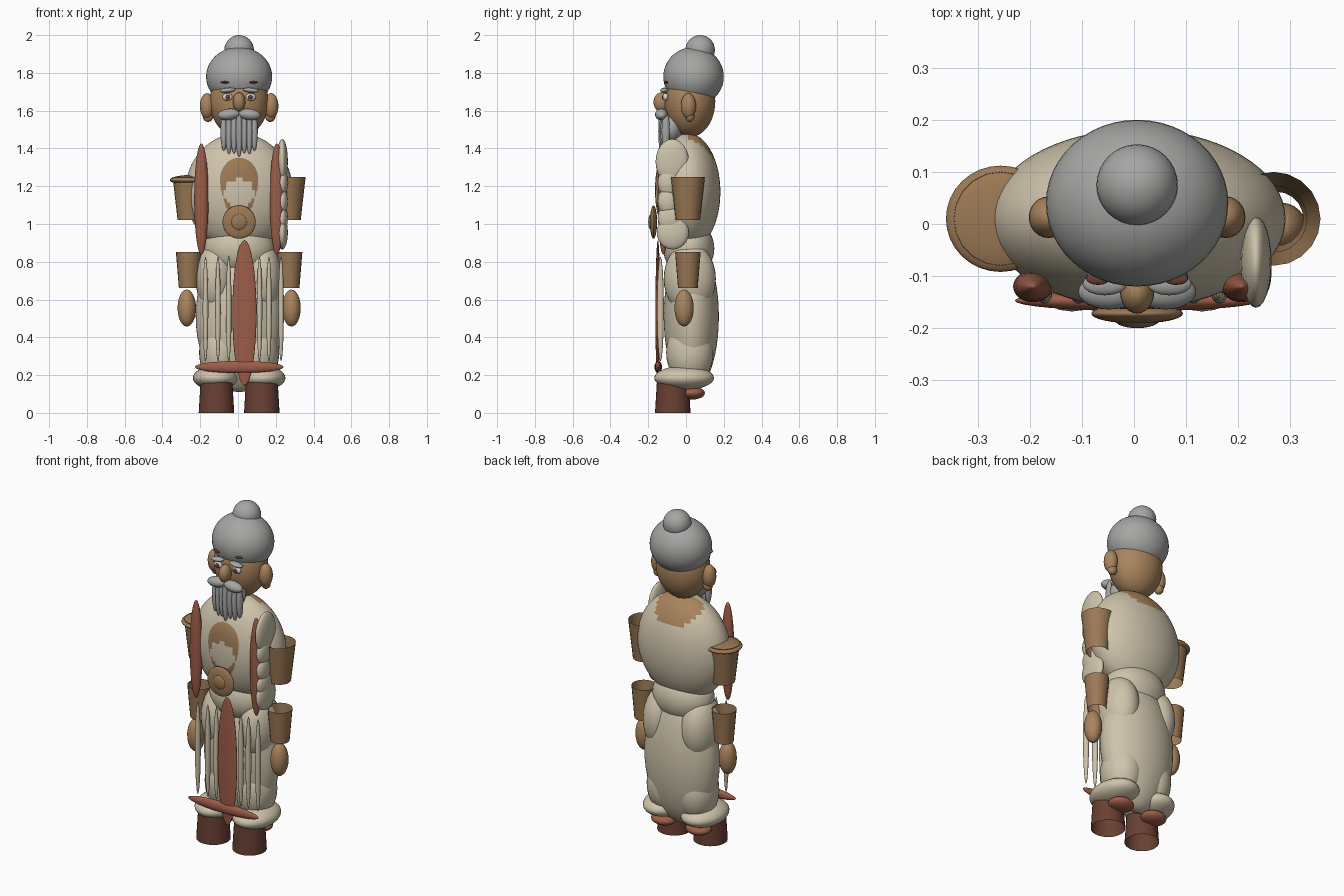
import bpy, math
from mathutils import Vector

cube = bpy.data.objects.get("Cube")
if cube:
    bpy.data.objects.remove(cube, do_unlink=True)

OFF = 0.006  # sideways centring


def material(name, rgb):
    m = bpy.data.materials.new(name)
    m.use_nodes = True
    m.diffuse_color = (*rgb, 1)
    m.node_tree.nodes["Principled BSDF"].inputs["Base Color"].default_value = (*rgb, 1)
    return m


cloth = material("cream_cloth", (0.62, 0.55, 0.41))
skin = material("tan_skin", (0.40, 0.23, 0.11))
leather = material("brown_leather", (0.33, 0.19, 0.09))
hair = material("grey_hair", (0.38, 0.38, 0.37))
sash = material("rust_sash", (0.34, 0.11, 0.065))
boot = material("dark_boot", (0.14, 0.05, 0.033))
white = material("eye_white", (0.7, 0.7, 0.68))


def finish(ob, name, mat):
    ob.name = name
    ob.data.materials.append(mat)
    bpy.ops.object.shade_smooth_by_angle(angle=math.radians(40))
    return ob


def blob(name, loc, radii, mat, seg=32, tilt=0):
    bpy.ops.mesh.primitive_uv_sphere_add(segments=seg, ring_count=seg // 2,
                                         location=(loc[0] + OFF, loc[1], loc[2]))
    ob = bpy.context.object
    ob.scale = radii
    ob.rotation_euler = (0, tilt, 0)
    return finish(ob, name, mat)


def tube(name, x, y, z0, z1, r0, r1, mat, seg=20):
    # open-ended tapered sleeve
    bpy.ops.mesh.primitive_cone_add(vertices=seg, radius1=r0, radius2=r1, depth=z1 - z0,
                                    end_fill_type='NOTHING',
                                    location=(x + OFF, y, (z0 + z1) / 2))
    return finish(bpy.context.object, name, mat)


def paint(ob, mat, rule):
    # second colour on the faces whose placed centre meets the rule
    ob.data.materials.append(mat)
    for p in ob.data.polygons:
        c = Vector(a * s + o for a, s, o in zip(p.center, ob.scale, ob.location))
        if rule(c):
            p.material_index = 1


# Head and hair
blob("head", (0, 0.02, 1.65), (0.155, 0.135, 0.19), skin, 48)
blob("hair_cap", (0, 0.04, 1.78), (0.175, 0.16, 0.157), hair, 48)
blob("hair_bun", (0, 0.075, 1.922), (0.078, 0.078, 0.078), hair)
blob("nose", (0, -0.13, 1.645), (0.033, 0.042, 0.052), skin, 24)
for s, side in ((-1, "right"), (1, "left")):
    blob(side + "_ear", (s * 0.17, 0.013, 1.625), (0.038, 0.04, 0.068), skin, 24)
    blob(side + "_earlobe", (s * 0.165, 0.02, 1.57), (0.028, 0.025, 0.03), skin, 16)
    blob(side + "_eye", (s * 0.062, -0.108, 1.672), (0.027, 0.016, 0.02), white, 16)
    blob(side + "_iris", (s * 0.06, -0.121, 1.672), (0.013, 0.007, 0.013), boot, 16)
    blob(side + "_eyebrow", (s * 0.062, -0.115, 1.708), (0.043, 0.022, 0.013), hair, 16, s * 0.1)
    blob(side + "_brow_mark", (s * 0.075, -0.105, 1.75), (0.023, 0.012, 0.006), boot, 16)
    blob(side + "_moustache", (s * 0.054, -0.13, 1.58), (0.06, 0.034, 0.03), hair, 24, s * 0.12)

# Beard: a soft base with hanging strands
blob("beard_base", (0, -0.075, 1.51), (0.092, 0.06, 0.085), hair)
for i in range(7):
    k = i - 3
    drop = 0.125 - 0.007 * abs(k) + 0.012 * (i % 2)
    blob("beard_strand", (k * 0.027, -0.125 + 0.006 * abs(k), 1.49),
         (0.018, 0.022, drop), hair, 16)

# Torso with bare nape
torso = blob("torso", (0, 0.01, 1.17), (0.285, 0.172, 0.31), cloth, 64)
paint(torso, skin, lambda c: c.y > 0.01 and (c - Vector((0, 0.07, 1.45))).length < 0.145)

# Chest panel with cloth centre, and belt buckle
panel = blob("chest_panel", (0, -0.12, 1.18), (0.138, 0.044, 0.175), leather, 48)
paint(panel, cloth, lambda c: c.y < -0.12 and
      ((c.x - OFF) / 0.08) ** 2 + ((c.z - 1.165) / 0.075) ** 2 < 1)
blob("buckle", (0, -0.172, 1.01), (0.088, 0.019, 0.088), leather)
blob("buckle_boss", (0, -0.184, 1.01), (0.043, 0.016, 0.043), leather, 24)

# Lower robe
blob("waist", (0, 0.015, 0.87), (0.185, 0.135, 0.15), cloth, 40)
blob("robe", (0, 0.028, 0.51), (0.23, 0.146, 0.40), cloth, 48)
for s, side in ((-1, "right"), (1, "left")):
    blob(side + "_hip", (s * 0.125, 0.02, 0.71), (0.105, 0.138, 0.19), cloth)
    blob(side + "_robe_side", (s * 0.1, 0.02, 0.32), (0.112, 0.125, 0.17), cloth)
for x in (-0.178, -0.112, -0.055, 0.108, 0.158, 0.222):
    blob("robe_fold", (x, -0.135, 0.55), (0.015, 0.018, 0.28), cloth, 16)

# Sash: long centre strip, cross bar and shoulder strips
blob("sash_centre", (0.028, -0.149, 0.53), (0.064, 0.013, 0.385), sash)
blob("sash_bar", (0, -0.147, 0.243), (0.235, 0.02, 0.032), sash)
for s, side in ((-1, "right"), (1, "left")):
    blob(side + "_shoulder_strip", (s * 0.2, -0.12, 1.132), (0.038, 0.03, 0.295), sash)

# Draped cloth on the left shoulder
for z, y, ry, rz in ((1.33, -0.073, 0.088, 0.12), (1.22, -0.09, 0.06, 0.075),
                     (1.12, -0.095, 0.055, 0.07), (1.03, -0.085, 0.065, 0.07),
                     (0.955, -0.07, 0.085, 0.09)):
    blob("shoulder_drape", (0.228, y, z), (0.03, ry, rz), cloth, 24)

# Arms, hands, cuffs and boots
for s, side in ((-1, "right"), (1, "left")):
    tube(side + "_upper_sleeve", s * 0.262, 0.01, 1.02, 1.25, 0.064, 0.09, leather)
    tube(side + "_lower_sleeve", s * 0.267, 0.01, 0.66, 0.853, 0.052, 0.068, leather)
    blob(side + "_hand", (s * 0.277, -0.01, 0.555), (0.049, 0.051, 0.098), skin, 24)
    blob(side + "_trouser_cuff", (s * 0.125, -0.01, 0.185), (0.12, 0.158, 0.064), cloth)
    tube(side + "_boot", s * 0.12, -0.07, 0, 0.17, 0.094, 0.084, boot, 32)
    blob(side + "_heel", (s * 0.115, 0.035, 0.105), (0.075, 0.065, 0.034), sash, 24)
blob("right_sleeve_cap", (-0.262, 0.01, 1.233), (0.105, 0.102, 0.026), leather)
